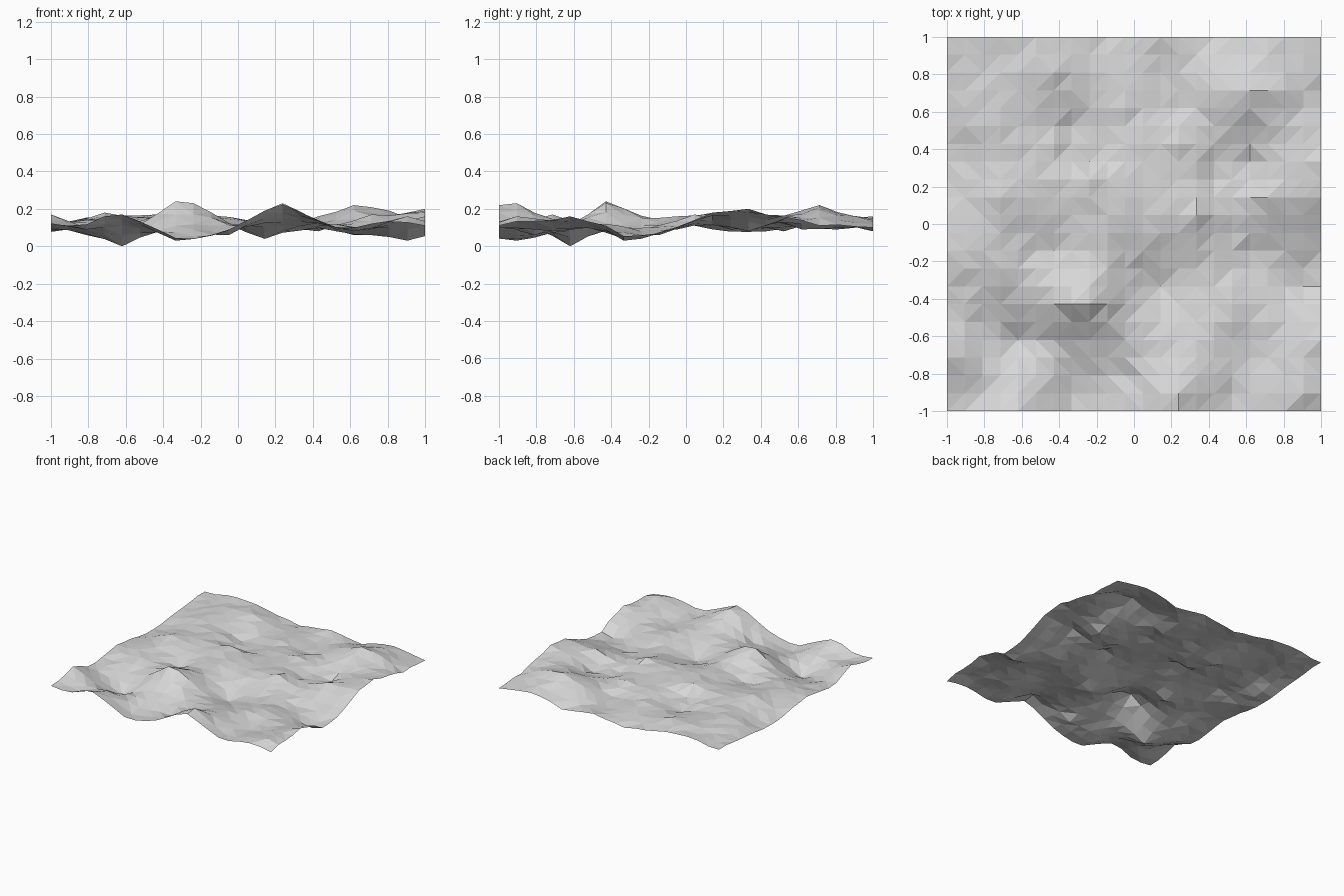
import bpy
import bmesh
import random

random.seed(7)
CELLS = 21
STEP = 2 / CELLS
LINES = range(CELLS + 1)

if "Cube" in bpy.data.objects:
    bpy.data.objects.remove(bpy.data.objects["Cube"])

# Edge profiles: heights in hundredths, one every third grid line
FRONT = [11, 16, 9, 6, 19, 14, 12, 11]
RIGHT = [11, 14, 11, 7, 18, 17, 11, 10]
BACK = [13, 16, 13, 8, 12, 8, 14, 10]
LEFT = [12, 17, 9, 13, 9, 8, 11, 13]

# Peaks and hollows inside: grid column, grid row, height in hundredths
SPOTS = [
    (7, 6, 24), (8, 6, 23), (13, 1, 23), (17, 18, 22), (4, 4, 0), (7, 1, 3),
    (12, 7, 4), (15, 13, 9), (17, 14, 8), (2, 5, 6), (3, 12, 18), (6, 9, 9),
    (9, 10, 16), (11, 8, 8), (14, 11, 17), (16, 10, 9), (17, 9, 6),
    (16, 6, 12), (18, 12, 17), (11, 14, 13), (13, 17, 9), (13, 15, 15),
    (6, 19, 17), (7, 16, 8), (6, 15, 14), (8, 14, 10), (2, 16, 15),
    (3, 17, 16), (1, 14, 9), (4, 2, 11), (4, 0, 17), (2, 1, 9), (7, 4, 11),
    (17, 3, 8), (20, 1, 16), (16, 1, 9), (14, 4, 13), (3, 8, 14),
    (10, 17, 13), (12, 19, 9), (19, 18, 19), (8, 13, 18), (21, 14, 20),
    (20, 7, 3), (21, 4, 16), (15, 18, 16), (10, 2, 6),
]


def neighbour_mean(field, col, row):
    """Average of the grid values beside one point."""
    beside = [(col - 1, row), (col + 1, row), (col, row - 1), (col, row + 1)]
    values = [field[key] for key in beside if key in field]
    return sum(values) / len(values)


# Fix the control heights
fixed = {(col, row): z for col, row, z in SPOTS}
for k in range(len(FRONT)):
    line = 3 * k
    fixed[line, 0] = FRONT[k]
    fixed[line, CELLS] = BACK[k]
    fixed[0, line] = LEFT[k]
    fixed[CELLS, line] = RIGHT[k]

# Relax the rest into rounded hills, like a stiff sheet held at the controls
heights = {(col, row): fixed.get((col, row), 12) for col in LINES for row in LINES}
for _ in range(400):
    bend = {key: neighbour_mean(heights, *key) - z for key, z in heights.items()}
    for key in heights:
        if key not in fixed:
            heights[key] += 0.4 * (bend[key] - 0.7 * neighbour_mean(bend, *key))

# Slight roughness between the controls
for key in heights:
    if key not in fixed:
        heights[key] = max(2, heights[key] + random.uniform(-0.7, 0.7))

# Ground sheet: a square grid with every cell split along a varied diagonal
bm = bmesh.new()
grid = {(col, row): bm.verts.new((col * STEP - 1, row * STEP - 1, z / 100))
        for (col, row), z in heights.items()}
for row in range(CELLS):
    for col in range(CELLS):
        a, b = grid[col, row], grid[col + 1, row]
        c, d = grid[col + 1, row + 1], grid[col, row + 1]
        if random.random() < 0.5:
            triangles = (a, b, c), (a, c, d)
        else:
            triangles = (a, b, d), (b, c, d)
        for triangle in triangles:
            bm.faces.new(triangle)

mesh = bpy.data.meshes.new("terrain")
bm.to_mesh(mesh)
bm.free()
terrain = bpy.data.objects.new("terrain", mesh)
bpy.context.collection.objects.link(terrain)

# Pale grey rock
rock = bpy.data.materials.new("pale_grey")
rock.use_nodes = True
grey = (0.68, 0.68, 0.68, 1)
rock.diffuse_color = grey
rock.node_tree.nodes["Principled BSDF"].inputs["Base Color"].default_value = grey
mesh.materials.append(rock)
